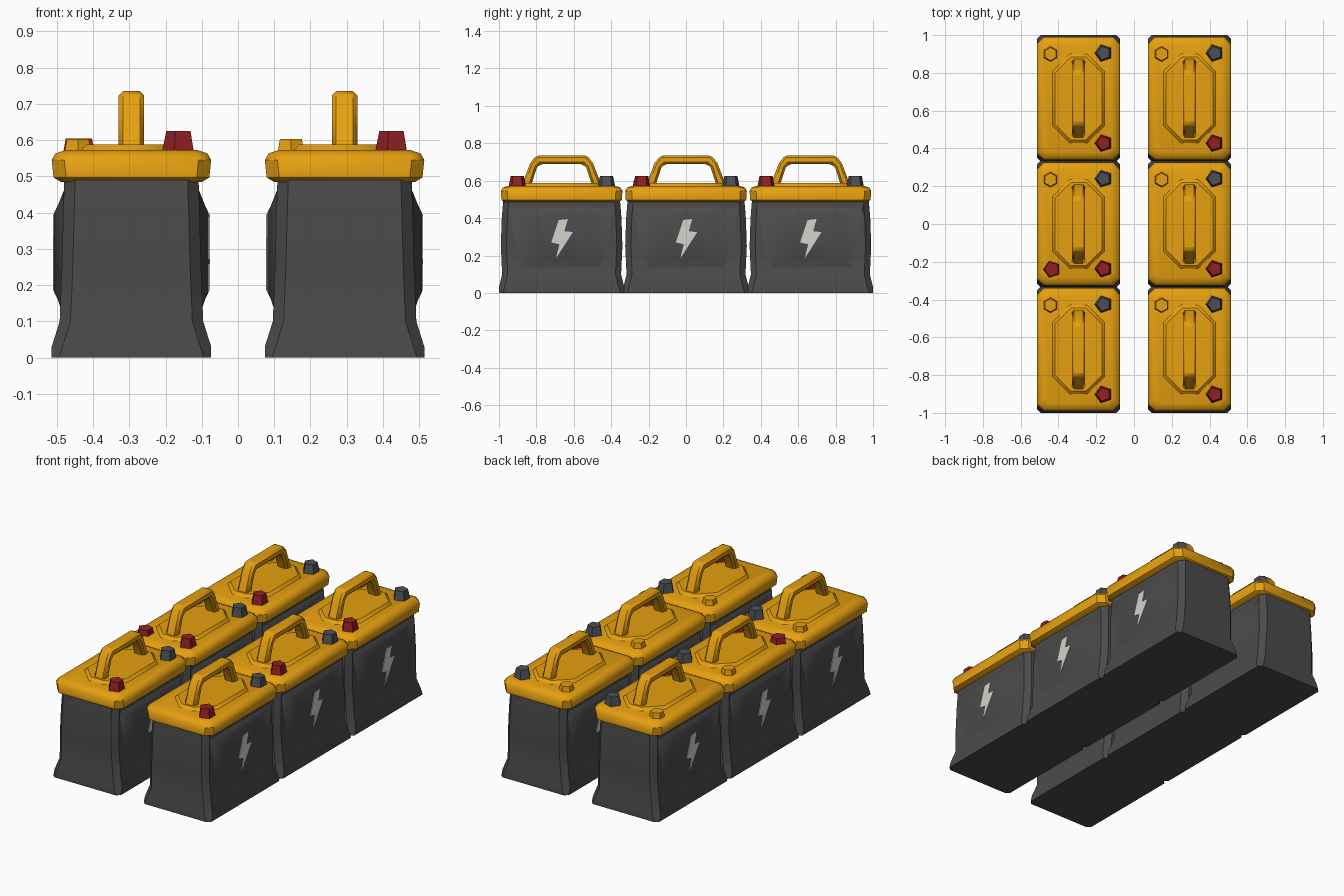
import bpy, bmesh, math

cube = bpy.data.objects.get("Cube")
if cube:
    bpy.data.objects.remove(cube)


def material(name, r, g, b):
    m = bpy.data.materials.new(name)
    m.use_nodes = True
    m.diffuse_color = (r, g, b, 1)
    m.node_tree.nodes["Principled BSDF"].inputs["Base Color"].default_value = (r, g, b, 1)
    return m


CASE = material("charcoal", 0.07, 0.07, 0.07)
LID = material("amber yellow", 0.79, 0.35, 0.005)
RED = material("dark red", 0.29, 0.014, 0.016)
GREY = material("slate grey", 0.075, 0.08, 0.095)
WHITE = material("off white", 0.66, 0.66, 0.62)


def finish(name, bm, mat, angle=40, bevel=0):
    """Turn a bmesh into an object with its material and shading."""
    bmesh.ops.recalc_face_normals(bm, faces=bm.faces)
    mesh = bpy.data.meshes.new(name)
    bm.to_mesh(mesh)
    bm.free()
    mesh.materials.append(mat)
    ob = bpy.data.objects.new(name, mesh)
    bpy.context.collection.objects.link(ob)
    bpy.ops.object.select_all(action="DESELECT")
    ob.select_set(True)
    bpy.context.view_layer.objects.active = ob
    if bevel:
        mod = ob.modifiers.new("bevel", "BEVEL")
        mod.width, mod.segments = bevel, 1
    bpy.ops.object.shade_smooth_by_angle(angle=math.radians(angle))
    return ob


def loft(bm, rings):
    """Skin a stack of equal-length point rings and cap both ends."""
    rows = [[bm.verts.new(p) for p in ring] for ring in rings]
    for a, b in zip(rows, rows[1:]):
        for i in range(len(a)):
            j = (i + 1) % len(a)
            bm.faces.new((a[i], a[j], b[j], b[i]))
    bm.faces.new(rows[0])
    bm.faces.new(rows[-1])


def rectangle(z, hx, hy, cut):
    """Rectangle with chamfered corners at height z."""
    quarter = [(hx, hy - cut), (hx - cut, hy)]
    pts = quarter + [(-x, y) for x, y in reversed(quarter)]
    return [(x, y, z) for x, y in pts + [(-x, -y) for x, y in pts]]


def side_panel(bm, side):
    """Bulging panel on one long side of the case."""
    def ring(x, hy, low, high):
        return [(side * x, y, z) for y, z in ((-hy, low), (hy, low), (hy, high), (-hy, high))]
    loft(bm, [ring(0.17, 0.29, 0.1, 0.47), ring(0.187, 0.28, 0.11, 0.46),
              ring(0.203, 0.16, 0.16, 0.42), ring(0.213, 0.075, 0.18, 0.4)])


def prism(bm, outline, x0, x1):
    """Extrude a (y, z) outline along x."""
    loft(bm, [[(x, y, z) for y, z in outline] for x in (x0, x1)])


def build_case():
    bm = bmesh.new()
    loft(bm, [rectangle(*r) for r in (
        (0, 0.22, 0.335, 0.02), (0.03, 0.22, 0.335, 0.03), (0.1, 0.198, 0.318, 0.03),
        (0.25, 0.192, 0.325, 0.03), (0.4, 0.188, 0.32, 0.03), (0.5, 0.185, 0.312, 0.03))])
    for side in (-1, 1):
        side_panel(bm, side)
    return finish("battery_case", bm, CASE)


def build_lid():
    bm = bmesh.new()
    loft(bm, [rectangle(*r) for r in (
        (0.485, 0.195, 0.305, 0.03), (0.497, 0.215, 0.322, 0.035), (0.545, 0.22, 0.325, 0.035),
        (0.563, 0.21, 0.315, 0.035), (0.573, 0.18, 0.285, 0.03))])
    # raised platform under the handle
    loft(bm, [rectangle(0.56, 0.15, 0.25, 0.1), rectangle(0.588, 0.125, 0.22, 0.085)])
    return finish("lid", bm, LID)


def build_handle():
    outer = [(0.215, 0.57), (0.168, 0.695), (0.135, 0.735)]
    inner = [(0.165, 0.57), (0.132, 0.67), (0.115, 0.688)]
    half = outer + [(-y, z) for y, z in reversed(outer)]
    gap = [(-y, z) for y, z in inner] + inner[::-1]
    bm = bmesh.new()
    prism(bm, half + gap, -0.035, 0.035)
    return finish("handle", bm, LID, 35, 0.012)


def build_bolt():
    outline = [(-0.015, 0.39), (0.033, 0.395), (0.015, 0.33), (0.06, 0.325),
               (-0.03, 0.185), (-0.012, 0.26), (-0.055, 0.27)]
    bm = bmesh.new()
    prism(bm, outline, 0.21, 0.2165)
    # matching emblem on the opposite side
    prism(bm, [(-y, z) for y, z in outline], -0.21, -0.2165)
    return finish("lightning_plates", bm, WHITE, 20)


def build_stud(name, mat, bottom, top, height, sides):
    bm = bmesh.new()
    rings = []
    for z, r in ((0.55, bottom), (0.55 + height, top)):
        turns = [2 * math.pi * (i + 0.5) / sides for i in range(sides)]
        rings.append([(r * math.cos(t), r * math.sin(t), z) for t in turns])
    loft(bm, rings)
    return finish(name, bm, mat, 30)


# one battery's parts with their offsets inside the battery
parts = [
    (build_case(), 0, 0),
    (build_lid(), 0, 0),
    (build_handle(), 0, 0),
    (build_bolt(), 0, 0),
    (build_stud("red_terminal", RED, 0.052, 0.037, 0.075, 5), 0.133, -0.237),
    (build_stud("grey_terminal", GREY, 0.052, 0.037, 0.075, 5), 0.133, 0.24),
    (build_stud("filler_cap", LID, 0.045, 0.035, 0.053, 6), -0.148, 0.235),
]

# two rows of three batteries, sharing meshes
for column in (-1, 1):
    for row in (-1, 0, 1):
        for source, dx, dy in parts:
            ob = source.copy()
            ob.name = source.name.split(".")[0]
            ob.location = (column * 0.294 + dx, row * 0.665 + dy, 0)
            bpy.context.collection.objects.link(ob)
for source, dx, dy in parts:
    bpy.data.objects.remove(source)

# one extra low red cap on the middle battery of the right row
extra = build_stud("red_cap", RED, 0.05, 0.04, 0.055, 5)
extra.location = (-0.435, -0.24, 0)
